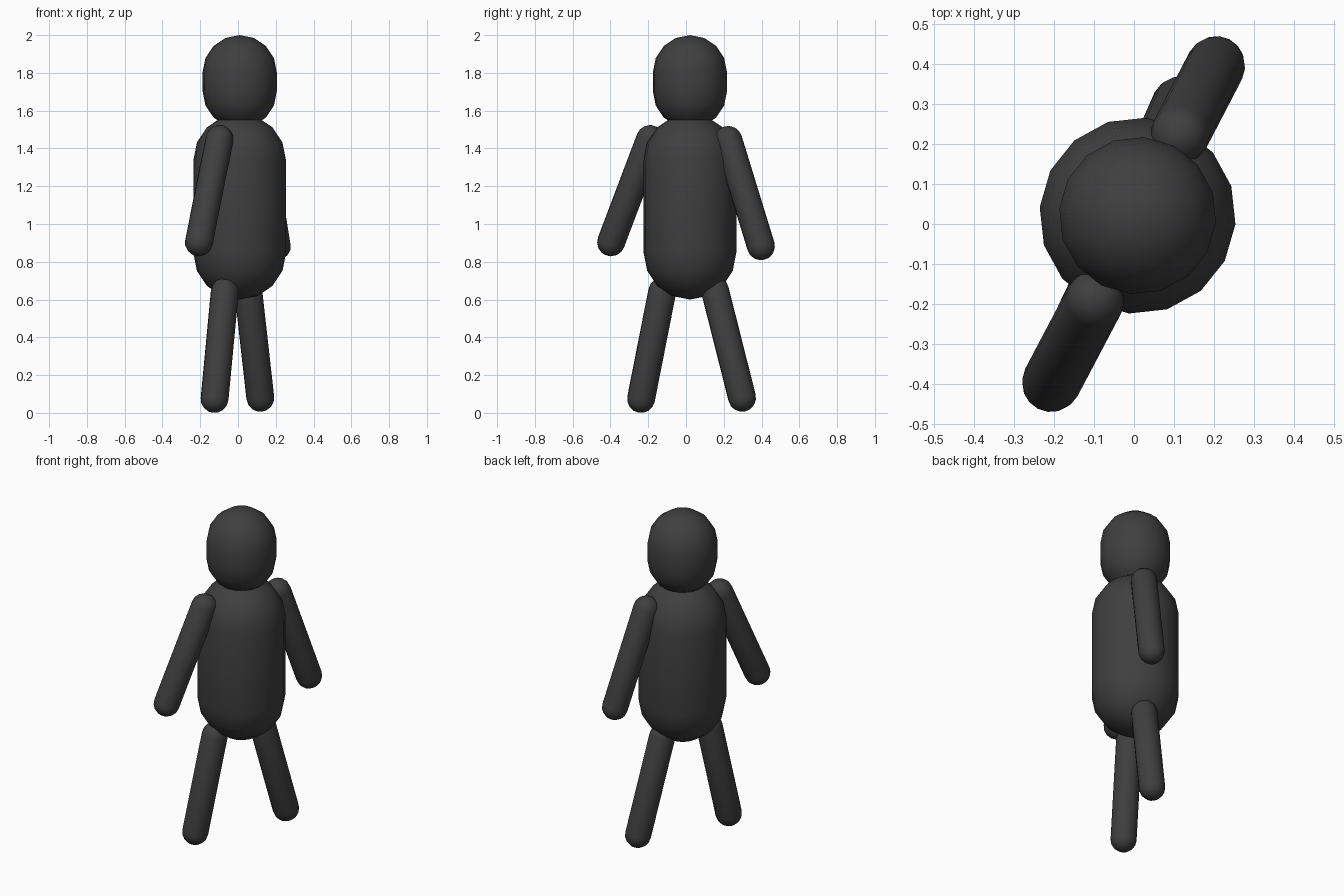
import bpy, bmesh
from math import pi, sin, cos, radians
from mathutils import Vector, Matrix

if "Cube" in bpy.data.objects:
    bpy.data.objects.remove(bpy.data.objects["Cube"])

SIDES, CAP = 16, 4          # low-poly capsule resolution
TURN = radians(-27.5)       # the whole figure is turned about z

dark = bpy.data.materials.new("dark_grey")
dark.diffuse_color = (0.05, 0.05, 0.05, 1)
dark.use_nodes = True
dark.node_tree.nodes["Principled BSDF"].inputs["Base Color"].default_value = dark.diffuse_color


def capsule(name, a, b, r):
    """Closed capsule whose end-sphere centres are a (low) and b (high)."""
    a, b = Vector(a), Vector(b)
    axis = b - a
    n = axis.length
    # half-circle profile points as (radius, height), without the two poles
    prof = [(r * cos(t), r * sin(t)) for t in [-pi / 2 + i * pi / 2 / CAP for i in range(1, CAP + 1)]]
    prof += [(r * cos(t), n + r * sin(t)) for t in [i * pi / 2 / CAP for i in range(CAP)]]
    bm = bmesh.new()
    rings = [[bm.verts.new((q * cos(2 * pi * k / SIDES), q * sin(2 * pi * k / SIDES), z))
              for k in range(SIDES)] for q, z in prof]
    low, high = bm.verts.new((0, 0, -r)), bm.verts.new((0, 0, n + r))
    for k in range(SIDES):
        j = (k + 1) % SIDES
        for p, q in zip(rings, rings[1:]):
            bm.faces.new((p[k], p[j], q[j], q[k]))
        bm.faces.new((low, rings[0][j], rings[0][k]))
        bm.faces.new((high, rings[-1][k], rings[-1][j]))
    tilt = Vector((0, 0, 1)).rotation_difference(axis).to_matrix().to_4x4()
    bm.transform(Matrix.Translation(a) @ tilt @ Matrix.Rotation(TURN, 4, 'Z'))
    for f in bm.faces:
        f.smooth = True
    me = bpy.data.meshes.new(name)
    bm.to_mesh(me)
    bm.free()
    me.materials.append(dark)
    ob = bpy.data.objects.new(name, me)
    bpy.context.collection.objects.link(ob)
    return ob


# torso and head
capsule("torso", (0.009, 0.021, 0.846), (0.009, 0.021, 1.338), 0.246)
capsule("head", (0.009, 0.021, 1.703), (0.009, 0.021, 1.803), 0.197)

# arms and legs
LIMB = 0.074
capsule("front_arm", (-0.207, -0.397, 0.903), (-0.098, -0.190, 1.450), LIMB)
capsule("back_arm", (0.205, 0.397, 0.882), (0.115, 0.224, 1.445), LIMB)
capsule("front_leg", (-0.124, -0.238, 0.074), (-0.070, -0.126, 0.642), LIMB)
capsule("back_leg", (0.118, 0.297, 0.080), (0.054, 0.153, 0.650), LIMB)
